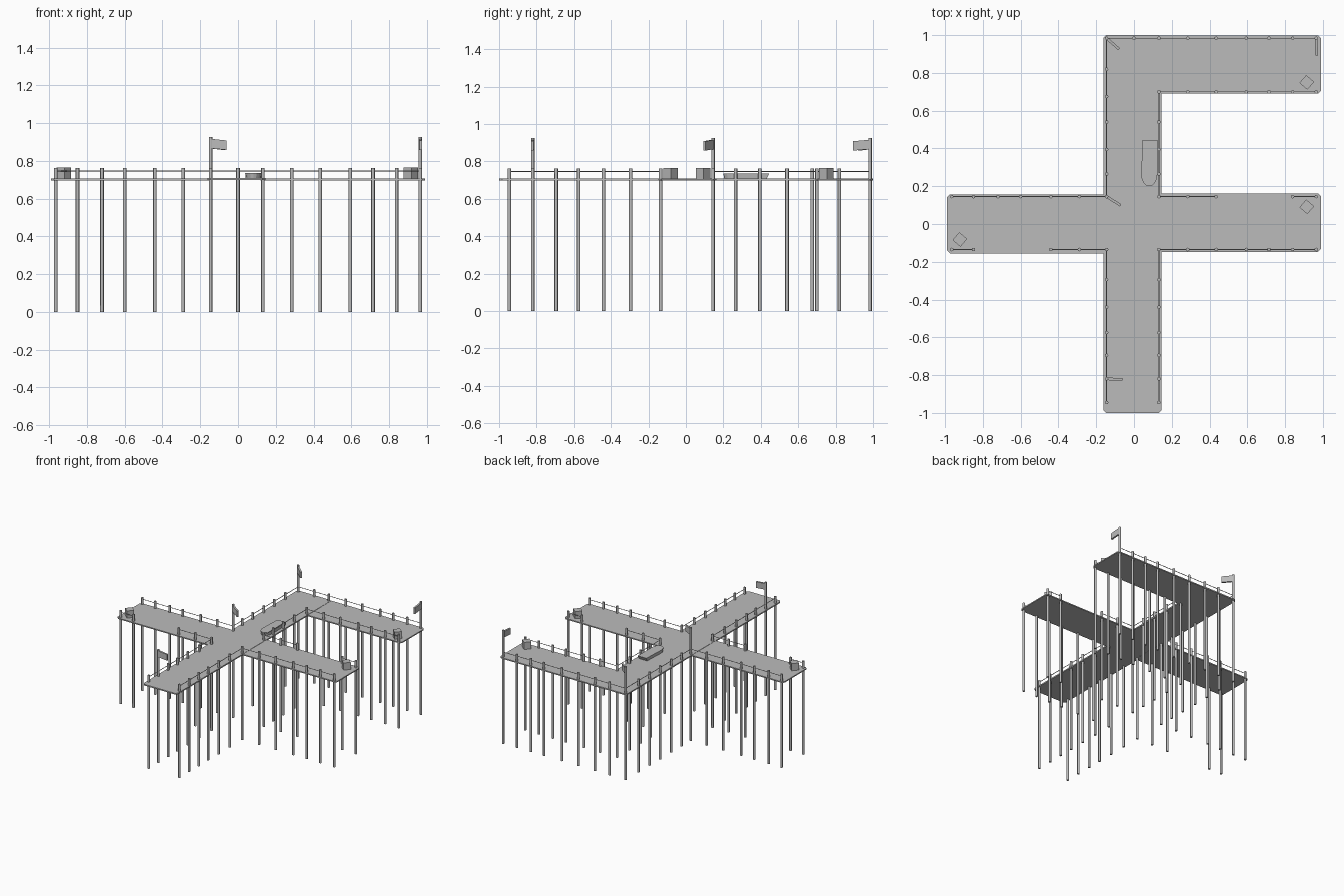
import bpy, bmesh, math
from mathutils import Vector, Matrix

if "Cube" in bpy.data.objects:
    bpy.data.objects.remove(bpy.data.objects["Cube"])

grey = bpy.data.materials.new("weathered grey")
grey.diffuse_color = (0.5, 0.5, 0.5, 1)
grey.use_nodes = True
grey.node_tree.nodes["Principled BSDF"].inputs["Base Color"].default_value = grey.diffuse_color

def finish(name, bm, smooth=False):
    bmesh.ops.recalc_face_normals(bm, faces=bm.faces)
    me = bpy.data.meshes.new(name)
    bm.to_mesh(me)
    bm.free()
    me.materials.append(grey)
    ob = bpy.data.objects.new(name, me)
    bpy.context.collection.objects.link(ob)
    if smooth:
        bpy.context.view_layer.objects.active = ob
        ob.select_set(True)
        bpy.ops.object.shade_smooth_by_angle(angle=math.radians(50))
        ob.select_set(False)
    return ob

def prism(bm, pts, z0, z1, scale0=1.0):
    """Extruded outline; the bottom may be narrowed about its centre."""
    c = sum((Vector(p) for p in pts), Vector((0, 0))) / len(pts)
    low = [bm.verts.new((*(c + (Vector(p) - c) * scale0), z0)) for p in pts]
    top = [bm.verts.new((*p, z1)) for p in pts]
    bm.faces.new(low)
    bm.faces.new(top)
    n = len(pts)
    for i in range(n):
        j = (i + 1) % n
        bm.faces.new((low[i], low[j], top[j], top[i]))

def rod(bm, a, b, r, sides):
    a, b = Vector(a), Vector(b)
    d = b - a
    m = Matrix.Translation((a + b) / 2) @ d.to_track_quat('Z', 'Y').to_matrix().to_4x4()
    bmesh.ops.create_cone(bm, cap_ends=True, segments=sides, radius1=r, radius2=r,
                          depth=d.length, matrix=m)

# deck boards with clipped corners
def deck(name, x0, x1, y0, y1, z0=0.697, z1=0.706, c=0.015):
    bm = bmesh.new()
    prism(bm, [(x0 + c, y0), (x1 - c, y0), (x1, y0 + c), (x1, y1 - c),
               (x1 - c, y1), (x0 + c, y1), (x0, y1 - c), (x0, y0 + c)], z0, z1)
    finish(name, bm)

deck("main_deck", -0.162, 0.146, -1.0, 1.0, 0.698, 0.708)
deck("north_east_deck", 0.12, 0.99, 0.69, 0.998)
deck("east_deck", 0.12, 0.99, -0.147, 0.162)
deck("west_deck", -0.99, -0.14, -0.155, 0.157)

# rows of piles: (axis, fixed coordinate, runs of positions joined by rope)
L, R, N, S = -0.145, 0.132, 0.145, -0.135
south = [S, -0.295, -0.44, -0.575, -0.695, -0.82, -0.945]
north = [0.70, 0.54, 0.395, 0.265, N]
east = [R, 0.285, 0.435, 0.595, 0.715, 0.84, 0.965]
west = [-0.965, -0.85, -0.72, -0.60, -0.44, -0.29, L]
rows = [
    ('y', L, [south, [0.984, 0.82, 0.675, 0.54, 0.395, 0.265, N]]),
    ('y', R, [south, north]),
    ('x', 0.984, [[L, 0.0] + east]),
    ('x', 0.70, [east]),
    ('x', N, [east[:3], east[5:], west]),
    ('x', S, [east, west[:2], west[4:]]),
]
piles, ropes = set(), bmesh.new()
for axis, fixed, runs in rows:
    for run in runs:
        pts = [(p, fixed) if axis == 'x' else (fixed, p) for p in run]
        piles.update(pts)
        rod(ropes, (*pts[0], 0.747), (*pts[-1], 0.747), 0.0025, 6)
finish("rope_rails", ropes, True)

# flag poles: pile position -> flag end offset
flags = {(L, 0.984): (0.066, -0.058), (L, N): (0.074, -0.046),
         (L, -0.82): (0.085, -0.003), (0.965, 0.984): (0.002, -0.092)}
bm = bmesh.new()
for p in sorted(piles):
    rod(bm, (*p, 0.0), (*p, 0.925 if p in flags else 0.762), 0.0095, 8)
finish("piles", bm, True)

# flags, sagging slightly towards the free end
for i, (p, off) in enumerate(flags.items()):
    a, d = Vector(p), Vector(off)
    n = Vector((-d.y, d.x)).normalized() * 0.007
    bm = bmesh.new()
    prism(bm, [a - n, a + d - n, a + d + n, a + n], 0.866, 0.916)
    for v in bm.verts:
        if (v.co.xy - a).length > 0.03:
            v.co.z -= 0.008
    finish(f"flag_{i + 1}", bm)

# crates near the deck ends
for i, (x, y) in enumerate([(-0.922, -0.082), (0.915, 0.091), (0.915, 0.75)]):
    bm = bmesh.new()
    bmesh.ops.create_cube(bm, size=1, matrix=Matrix.Translation((x, y, 0.734))
                          @ Matrix.Rotation(math.radians(-41), 4, 'Z')
                          @ Matrix.Diagonal((0.055, 0.055, 0.06, 1)))
    finish(f"crate_{i + 1}", bm)

# small boat with a round bow and square stern
cx, hw = 0.081, 0.043
pts = [(cx + hw, 0.445), (cx - hw + 0.008, 0.445)]
for k in range(9):
    t = math.pi + math.pi * k / 8
    pts.append((cx + hw * math.cos(t), 0.265 + 0.065 * math.sin(t)))
bm = bmesh.new()
prism(bm, pts, 0.706, 0.735, 0.92)
finish("boat", bm)
